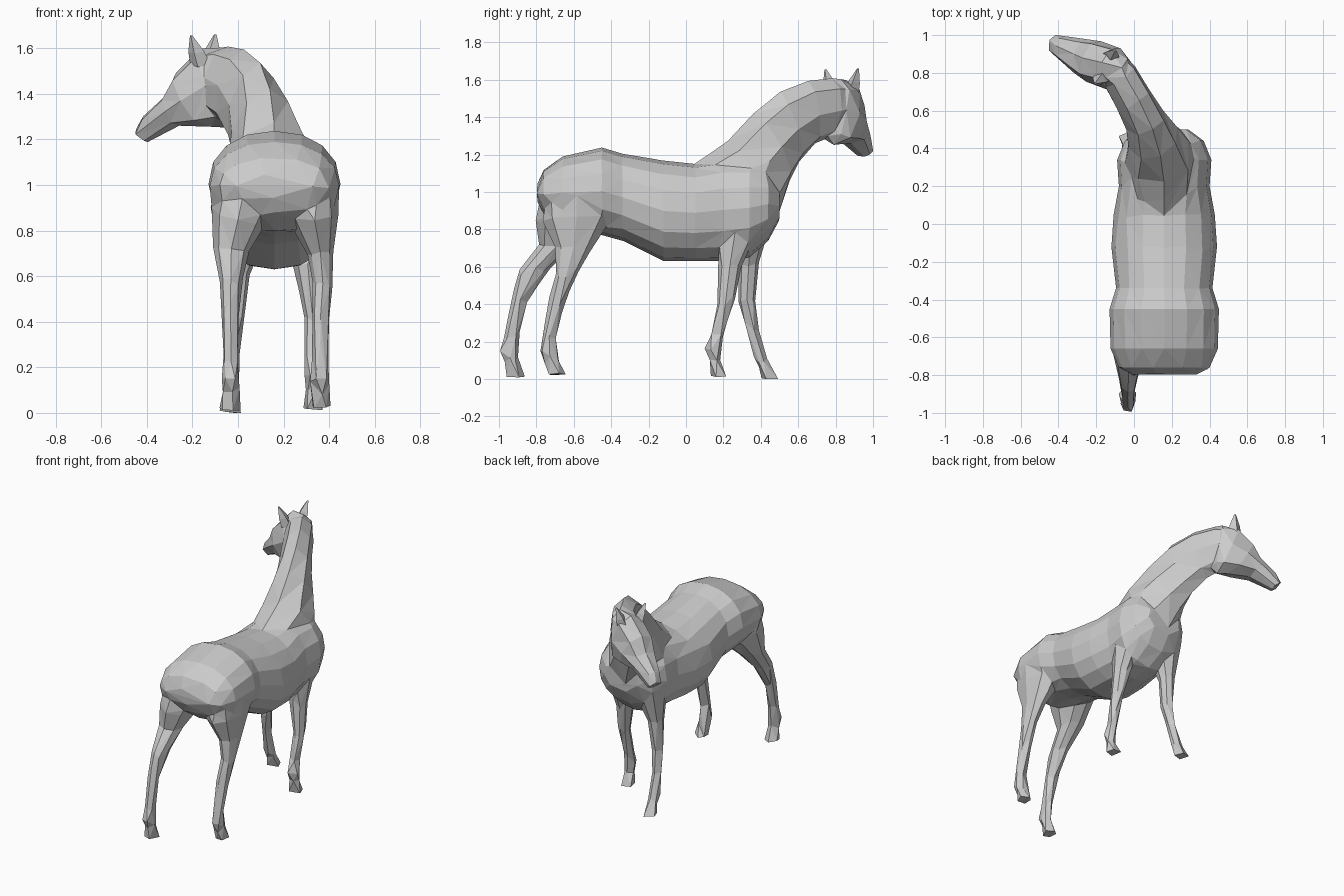
import bpy, bmesh
from math import cos, sin, pi
from mathutils import Vector


def signed_pow(v, p):
    return (abs(v) ** p) * (1 if v >= 0 else -1)


def loft(name, rings, sides, square=1.0):
    """Skin rings given as (top point, bottom point, half width)."""
    rings = [(Vector(a), Vector(b), w) for a, b, w in rings]
    mids = [(a + b) / 2 for a, b, w in rings]
    bm = bmesh.new()
    loops = []
    for i, (a, b, w) in enumerate(rings):
        tangent = mids[min(i + 1, len(mids) - 1)] - mids[max(i - 1, 0)]
        up = (a - b) / 2
        side = tangent.cross(up).normalized() * w
        loop = []
        for k in range(sides):
            t = 2 * pi * k / sides
            loop.append(bm.verts.new(mids[i] + up * signed_pow(cos(t), square)
                                     + side * signed_pow(sin(t), square)))
        loops.append(loop)
    for lo, hi in zip(loops, loops[1:]):
        for k in range(sides):
            n = (k + 1) % sides
            bm.faces.new((lo[k], lo[n], hi[n], hi[k]))
    bm.faces.new(loops[0])
    bm.faces.new(loops[-1])
    bmesh.ops.triangulate(bm, faces=bm.faces[:])
    bmesh.ops.recalc_face_normals(bm, faces=bm.faces[:])
    mesh = bpy.data.meshes.new(name)
    bm.to_mesh(mesh)
    bm.free()
    obj = bpy.data.objects.new(name, mesh)
    bpy.context.collection.objects.link(obj)
    return obj


def leg(name, rings):
    """Leg from horizontal rings (z, x, y, half width, half depth)."""
    return loft(name, [((x, y + d, z), (x, y - d, z), w * 1.08) for z, x, y, w, d in rings], 8)


# Trunk: stations along y with half width, belly and back heights
stations = [(-.795, .17, .95, 1.04), (-.76, .24, .88, 1.12), (-.66, .285, .80, 1.19),
            (-.45, .29, .77, 1.238), (-.34, .255, .74, 1.205), (-.12, .28, .63, 1.168),
            (.05, .268, .628, 1.15), (.20, .24, .63, 1.18), (.34, .25, .65, 1.18),
            (.44, .21, .74, 1.13), (.50, .13, .85, 1.04)]
parts = [loft("body", [((.16, y, top), (.16, y, bot), w) for y, w, bot, top in stations], 16, .92)]

# Neck turning towards -x: crest point, throat point, half width
parts.append(loft("neck", [((.16, .0, 1.12), (.14, .44, .78), .19),
                           ((.16, .22, 1.27), (.12, .51, .92), .19),
                           ((.14, .36, 1.42), (.06, .555, 1.06), .14),
                           ((.10, .50, 1.535), (.01, .605, 1.16), .11),
                           ((.03, .65, 1.595), (-.05, .69, 1.26), .10),
                           ((-.05, .79, 1.61), (-.09, .76, 1.29), .098),
                           ((-.11, .84, 1.60), (-.14, .80, 1.36), .085)], 8))

# Head from poll to muzzle
parts.append(loft("head", [((-.05, .83, 1.60), (-.03, .77, 1.28), .07),
                           ((-.17, .855, 1.60), (-.05, .79, 1.25), .115),
                           ((-.275, .88, 1.49), (-.15, .84, 1.255), .115),
                           ((-.32, .90, 1.39), (-.26, .885, 1.26), .095),
                           ((-.42, .945, 1.30), (-.355, .935, 1.21), .06),
                           ((-.456, .96, 1.24), (-.397, .95, 1.185), .05)], 8, .85))

# Legs in a walking stance
parts.append(leg("front_leg_left", [
    (.90, .03, .34, .11, .12), (.75, .02, .34, .08, .09),
    (.62, .0, .335, .05, .055), (.42, -.01, .325, .036, .047),
    (.25, -.025, .36, .03, .032), (.12, -.03, .395, .036, .036),
    (.07, -.03, .42, .034, .036), (.0, -.035, .45, .047, .05)]))
parts.append(leg("front_leg_right", [
    (.90, .29, .30, .10, .13), (.75, .30, .265, .07, .10),
    (.60, .31, .235, .052, .062), (.42, .33, .215, .036, .046),
    (.25, .325, .17, .031, .036), (.16, .33, .143, .037, .047),
    (.10, .33, .155, .032, .029), (.013, .325, .18, .047, .052)]))
parts.append(leg("rear_leg_left", [
    (1.10, .07, -.60, .10, .11), (.97, .025, -.60, .13, .18),
    (.85, .0, -.63, .11, .175), (.72, -.03, -.69, .075, .095),
    (.58, -.03, -.815, .047, .08), (.42, -.035, -.89, .036, .045),
    (.22, -.03, -.935, .031, .04), (.15, -.03, -.95, .039, .05),
    (.09, -.03, -.93, .033, .04), (.01, -.035, -.91, .047, .052)]))
parts.append(leg("rear_leg_right", [
    (1.10, .26, -.58, .10, .11), (.97, .31, -.585, .13, .185),
    (.85, .335, -.585, .10, .185), (.70, .362, -.60, .053, .10),
    (.57, .372, -.635, .041, .06), (.42, .362, -.69, .037, .046),
    (.22, .36, -.732, .035, .037), (.15, .36, -.735, .043, .048),
    (.09, .36, -.715, .035, .042), (.022, .365, -.69, .042, .052)]))

# Fuse into a single skin, soften the joins, then reduce to large flat facets
bpy.ops.object.select_all(action='DESELECT')
for p in parts:
    p.select_set(True)
body = parts[0]
bpy.context.view_layer.objects.active = body
bpy.ops.object.join()
body.name = "horse_body"
remesh = body.modifiers.new("fuse", 'REMESH')
remesh.mode = 'VOXEL'
remesh.voxel_size = .011
bpy.ops.object.modifier_apply(modifier=remesh.name)
soften = body.modifiers.new("soften", 'SMOOTH')
soften.factor = .5
soften.iterations = 3
bpy.ops.object.modifier_apply(modifier=soften.name)
facets = body.modifiers.new("facets", 'DECIMATE')
facets.ratio = 760 / sum(len(f.vertices) - 2 for f in body.data.polygons)
bpy.ops.object.modifier_apply(modifier=facets.name)
for f in body.data.polygons:
    f.use_smooth = False

# Ears
for name, base, tip in (("ear_left", (-.165, .775, 1.53), (-.205, .745, 1.655)),
                        ("ear_right", (-.125, .885, 1.53), (-.10, .92, 1.66))):
    b, t = Vector(base), Vector(tip)
    ring = []
    for f, r in ((0, .045), (.45, .035), (1, .006)):
        c = b.lerp(t, f)
        ring.append((c + Vector((-r, r * .3, 0)), c + Vector((r, -r * .3, 0)), r * .9))
    loft(name, ring, 4)
